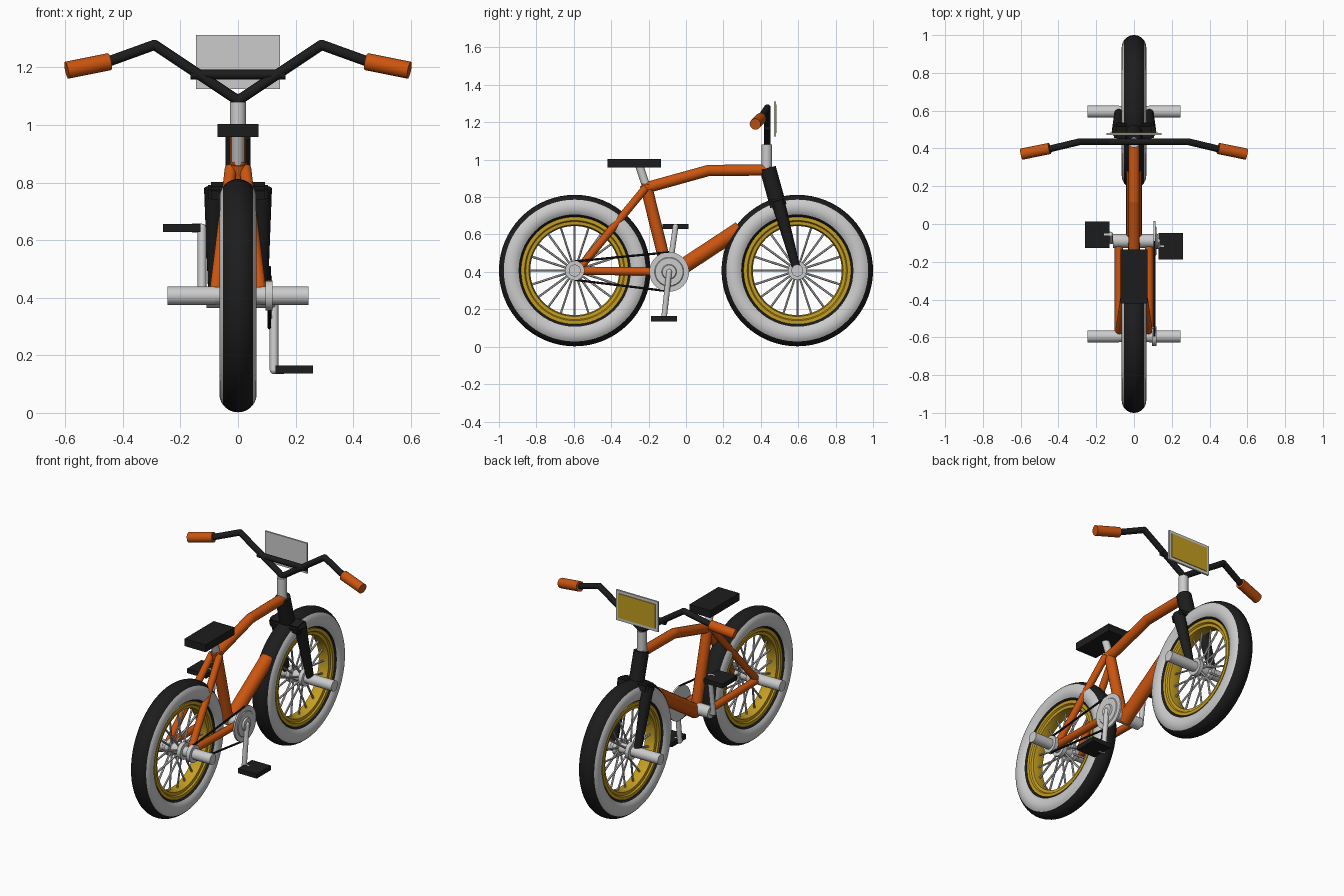
import bpy, bmesh, math
from mathutils import Vector

if "Cube" in bpy.data.objects:
    bpy.data.objects.remove(bpy.data.objects["Cube"])


def material(name, rgb):
    m = bpy.data.materials.new(name)
    m.diffuse_color = (*rgb, 1)
    m.use_nodes = True
    m.node_tree.nodes["Principled BSDF"].inputs["Base Color"].default_value = m.diffuse_color
    return m


ORANGE = material("orange", (0.6, 0.09, 0.005))
BLACK = material("black", (0.012, 0.012, 0.012))
GOLD = material("gold", (0.55, 0.34, 0.015))


def finish(bm, name, mat=None, smooth=True):
    bmesh.ops.recalc_face_normals(bm, faces=bm.faces)
    me = bpy.data.meshes.new(name)
    bm.to_mesh(me)
    bm.free()
    ob = bpy.data.objects.new(name, me)
    bpy.context.collection.objects.link(ob)
    if mat:
        me.materials.append(mat)
    if smooth:
        bpy.ops.object.select_all(action='DESELECT')
        ob.select_set(True)
        bpy.context.view_layer.objects.active = ob
        bpy.ops.object.shade_smooth_by_angle(angle=math.radians(35))
    return ob


def add_rod(bm, a, b, r1, r2=None, sides=16):
    a, b = Vector(a), Vector(b)
    ret = bmesh.ops.create_cone(bm, cap_ends=True, segments=sides, radius1=r1,
                                radius2=r1 if r2 is None else r2, depth=(b - a).length)
    rot = (b - a).to_track_quat('Z', 'Y').to_matrix()
    for v in ret["verts"]:
        v.co = rot @ v.co + (a + b) / 2


def rod(name, a, b, r1, r2=None, mat=None, sides=16):
    bm = bmesh.new()
    add_rod(bm, a, b, r1, r2, sides)
    return finish(bm, name, mat)


def path(name, pts, r, mat=None):
    # Rods joined by ball elbows
    bm = bmesh.new()
    for a, b in zip(pts, pts[1:]):
        add_rod(bm, a, b, r)
    for p in pts[1:-1]:
        ret = bmesh.ops.create_uvsphere(bm, u_segments=16, v_segments=10, radius=r)
        bmesh.ops.translate(bm, verts=ret["verts"], vec=p)
    return finish(bm, name, mat)


def box(name, lo, hi, mat=None, bevel=0.0, tilt=0.0):
    lo, hi = Vector(lo), Vector(hi)
    bm = bmesh.new()
    bmesh.ops.create_cube(bm, size=1)
    for v in bm.verts:
        v.co = Vector(c * s for c, s in zip(v.co, hi - lo))
    if bevel:
        bmesh.ops.bevel(bm, geom=bm.edges[:], offset=bevel, segments=2, affect='EDGES')
    ob = finish(bm, name, mat, smooth=bevel > 0)
    ob.location = (lo + hi) / 2
    ob.rotation_euler.x = tilt
    return ob


def lathe(name, profile, y, z, mat=None, closed=False, steps=64):
    # Spin (x, radius) points about an axis parallel to x
    bm = bmesh.new()
    rings = []
    for i in range(steps):
        t = math.tau * i / steps
        rings.append([bm.verts.new((x, y + r * math.cos(t), z + r * math.sin(t)))
                      for x, r in profile])
    n = len(profile)
    for i in range(steps):
        p, q = rings[i], rings[(i + 1) % steps]
        for j in range(n if closed else n - 1):
            k = (j + 1) % n
            bm.faces.new((p[j], p[k], q[k], q[j]))
    return finish(bm, name, mat)


def arc(a, b, steps):
    # Part of the tyre cross-section, angle measured from the tread centre
    ang = [math.radians(a + (b - a) * i / steps) for i in range(steps + 1)]
    return [(0.065 * math.sin(t), 0.34 + 0.065 * math.cos(t)) for t in ang]


AXZ = 0.407

# Wheels: tyre, rim, spokes, hub and pegs
for label, y in (("rear", -0.595), ("front", 0.595)):
    lathe(label + "_tyre_tread", arc(-53, 53, 10), y, AXZ, BLACK)
    lathe(label + "_tyre_inner", arc(128, 232, 8), y, AXZ, BLACK)
    for side, s in (("right", 1), ("left", -1)):
        lathe(f"{label}_sidewall_{side}", arc(53 * s, 128 * s, 8), y, AXZ)
        rod(f"{label}_peg_{side}", (0.08 * s, y, AXZ), (0.245 * s, y, AXZ), 0.032, sides=24)
    rim = [(-0.045, 0.287), (-0.045, 0.268), (-0.036, 0.262), (-0.034, 0.245), (0, 0.238),
           (0.034, 0.245), (0.036, 0.262), (0.045, 0.268), (0.045, 0.287)]
    lathe(label + "_rim", rim, y, AXZ, GOLD, closed=True)
    bm = bmesh.new()
    for i in range(20):
        t = math.tau * i / 20
        c, s = math.cos(t), math.sin(t)
        hx = 0.03 if i % 2 else -0.03
        add_rod(bm, (hx, y + 0.03 * c, AXZ + 0.03 * s), (0, y + 0.245 * c, AXZ + 0.245 * s),
                0.006, sides=6)
    finish(bm, label + "_spokes")
    hub = [(-0.09, 0.001), (-0.09, 0.03), (-0.055, 0.03), (-0.055, 0.05), (-0.03, 0.05),
           (-0.025, 0.03), (0.025, 0.03), (0.03, 0.05), (0.055, 0.05), (0.055, 0.03),
           (0.09, 0.03), (0.09, 0.001)]
    lathe(label + "_hub", hub, y, AXZ, steps=32)

# Frame tubes
CY, CZ = -0.09, 0.4
path("top_tube", [(0, -0.23, 0.845), (0, 0.12, 0.942), (0, 0.45, 0.945)], 0.03, ORANGE)
rod("seat_tube", (0, CY - 0.01, CZ), (0, -0.215, 0.865), 0.032, mat=ORANGE)
rod("down_tube", (0, CY, CZ - 0.02), (0, 0.29, 0.63), 0.042, mat=ORANGE)
for side, s in (("right", 1), ("left", -1)):
    rod("chain_stay_" + side, (0.08 * s, -0.6, AXZ), (0.08 * s, CY, CZ), 0.022, mat=ORANGE)
    rod("seat_stay_" + side, (0.08 * s, -0.58, AXZ), (0.025 * s, -0.215, 0.85), 0.021, mat=ORANGE)

# Seat and post
rod("seat_post", (0, -0.21, 0.85), (0, -0.25, 0.97), 0.022)
box("seat", (-0.072, -0.42, 0.958), (0.072, -0.135, 1.004), BLACK)

# Fork
rod("head_tube", (0, 0.437, 0.955), (0, 0.487, 0.775), 0.044, mat=BLACK, sides=20)
box("fork_crown", (-0.105, 0.445, 0.74), (0.105, 0.535, 0.795), BLACK, 0.012, 0.25)
for side, s in (("right", 1), ("left", -1)):
    rod("fork_leg_" + side, (0.082 * s, 0.49, 0.78), (0.082 * s, 0.597, 0.395), 0.036, 0.021, BLACK)

# Handlebar, stem and grips
rod("stem", (0, 0.432, 0.93), (0, 0.432, 1.08), 0.028, sides=20)
BY = 0.435
path("handlebar", [(-0.47, 0.392, 1.213), (-0.29, BY, 1.278), (0, BY, 1.085),
                   (0.29, BY, 1.278), (0.47, 0.392, 1.213)], 0.018, BLACK)
rod("crossbar", (-0.165, BY, 1.175), (0.165, BY, 1.175), 0.017, mat=BLACK)
for side, s in (("right", 1), ("left", -1)):
    rod("grip_" + side, (0.446 * s, 0.4, 1.22), (0.595 * s, 0.37, 1.19), 0.03, mat=ORANGE, sides=20)

# Number plate with coloured face
box("plate", (-0.145, 0.47, 1.125), (0.145, 0.481, 1.312))
box("plate_face", (-0.127, 0.478, 1.143), (0.127, 0.485, 1.294), GOLD)

# Drivetrain
rod("bottom_bracket", (-0.11, CY, CZ), (0.11, CY, CZ), 0.036, sides=24)
ring = [(0.104, 0.001), (0.104, 0.106), (0.114, 0.106), (0.114, 0.078), (0.118, 0.074),
        (0.118, 0.04), (0.128, 0.036), (0.128, 0.001)]
lathe("chainring", ring, CY, CZ, steps=48)
rod("rear_sprocket", (0.095, -0.595, AXZ), (0.12, -0.595, AXZ), 0.052, sides=32)
for name, z1, z2 in (("chain_top", 0.456, 0.505), ("chain_bottom", 0.357, 0.296)):
    rod(name, (0.109, -0.595, z1), (0.109, CY, z2), 0.006, mat=BLACK, sides=8)
for side, s, py, pz in (("right", 1, -0.118, 0.15), ("left", -1, -0.056, 0.642)):
    path("crank_" + side, [(0.1 * s, CY, CZ), (0.125 * s, CY, CZ), (0.125 * s, py, pz),
                           (0.16 * s, py, pz)], 0.015)
    xs = sorted((0.13 * s, 0.26 * s))
    box("pedal_" + side, (xs[0], py - 0.07, pz - 0.014), (xs[1], py + 0.07, pz + 0.014), BLACK)
